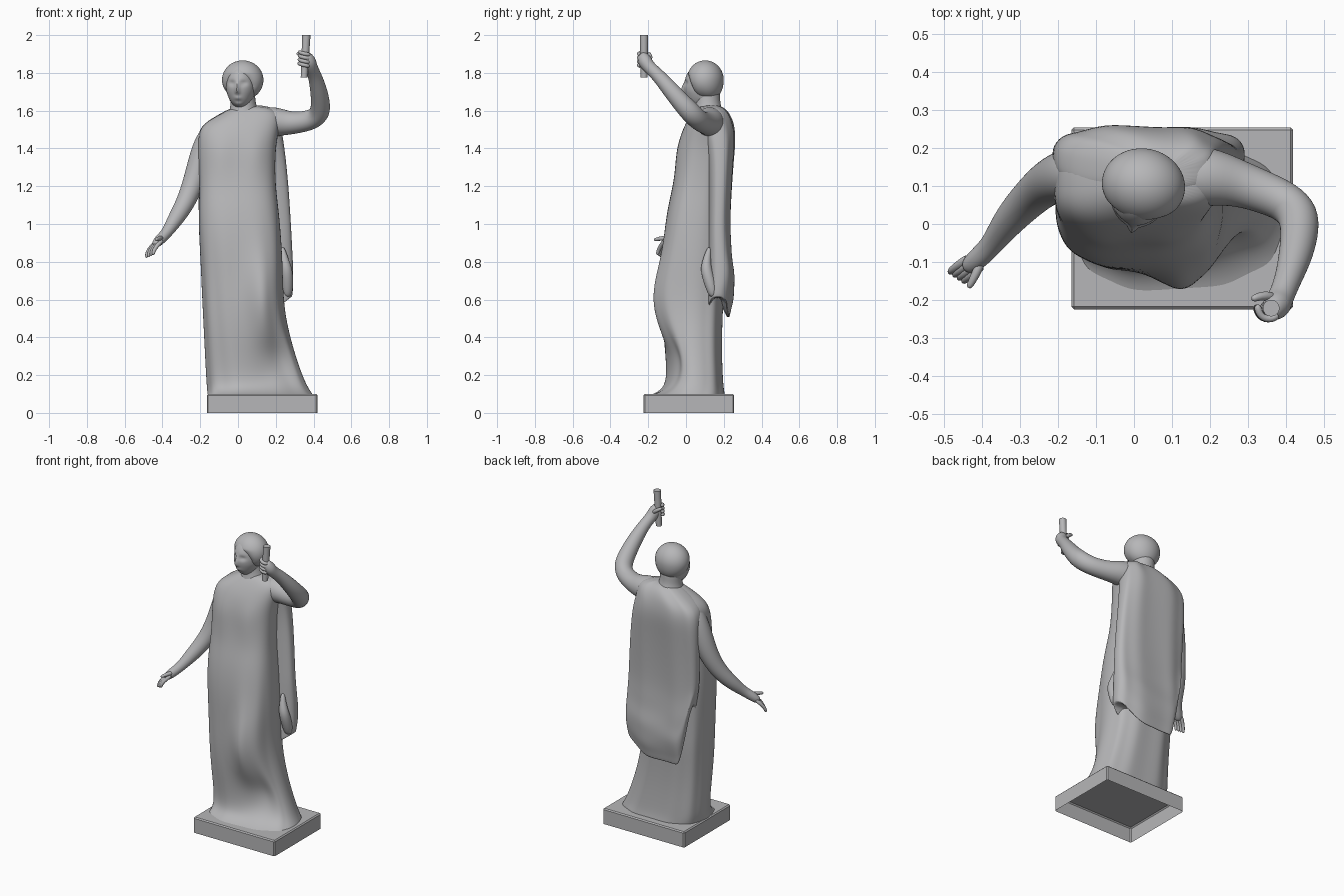
import bpy, bmesh, math
from mathutils import Vector

stone = bpy.data.materials.new("grey stone")
stone.diffuse_color = (0.47, 0.47, 0.48, 1)


def finish(bm, name, subdiv=0, angle=50):
    bmesh.ops.recalc_face_normals(bm, faces=bm.faces[:])
    me = bpy.data.meshes.new(name)
    bm.to_mesh(me)
    bm.free()
    for p in me.polygons:
        p.use_smooth = True
    me.set_sharp_from_angle(angle=math.radians(angle))
    me.materials.append(stone)
    ob = bpy.data.objects.new(name, me)
    bpy.context.collection.objects.link(ob)
    if subdiv:
        m = ob.modifiers.new("smooth", 'SUBSURF')
        m.levels = m.render_levels = subdiv
    return ob


def skin(bm, rings, caps=(True, True)):
    vs = [[bm.verts.new(p) for p in r] for r in rings]
    n = len(vs[0])
    for a, b in zip(vs, vs[1:]):
        for i in range(n):
            bm.faces.new((a[i], a[(i + 1) % n], b[(i + 1) % n], b[i]))
    if caps[0]:
        bm.faces.new(vs[0])
    if caps[1]:
        bm.faces.new(vs[-1])


def gauss(d, s):
    return math.exp(-(d / s) ** 2)


# horizontal cross-sections: z, xmin, xmax, ymin, ymax
def loft(name, rows, power, warp, segs=40, caps=(True, True)):
    bm, rings = bmesh.new(), []
    for z, x0, x1, y0, y1 in rows:
        ring = []
        for i in range(segs):
            a = 2 * math.pi * i / segs
            c, s = math.cos(a), math.sin(a)
            x = (x0 + x1) / 2 + (x1 - x0) / 2 * math.copysign(abs(c) ** (2 / power), c)
            y = (y0 + y1) / 2 + (y1 - y0) / 2 * math.copysign(abs(s) ** (2 / power), s)
            ring.append(warp(Vector((x, y, z)), a, c, s))
        rings.append(ring)
    skin(bm, rings, caps)
    return finish(bm, name, 2)


# limb swept through points x, y, z, radius, with rounded tip
def limb(name, pts, segs=14, subdiv=2):
    P = [Vector(p[:3]) for p in pts]
    R = [p[3] for p in pts]
    d = (P[-1] - P[-2]).normalized()
    P += [P[-1] + d * R[-1] * 0.7, P[-1] + d * R[-1]]
    R += [R[-1] * 0.75, R[-1] * 0.3]
    bm, rings = bmesh.new(), []
    u = None
    for i, p in enumerate(P):
        t = (P[min(i + 1, len(P) - 1)] - P[max(i - 1, 0)]).normalized()
        u = t.orthogonal() if u is None else u - t * u.dot(t)
        u.normalize()
        v = t.cross(u)
        rings.append([p + R[i] * 1.02 * (u * math.cos(k * 2 * math.pi / segs) +
                      v * math.sin(k * 2 * math.pi / segs)) for k in range(segs)])
    skin(bm, rings)
    return finish(bm, name, subdiv)


# plinth, open underneath
bm = bmesh.new()
bmesh.ops.create_cube(bm, size=1)
for v in bm.verts:
    v.co = Vector((0.1275 + v.co.x * 0.585, 0.015 + v.co.y * 0.48, 0.05 + v.co.z * 0.1))
bmesh.ops.bevel(bm, geom=[e for e in bm.edges if max(v.co.z for v in e.verts) > 0.05],
                offset=0.007, segments=1, affect='EDGES')
bm.normal_update()
bmesh.ops.delete(bm, geom=[f for f in bm.faces if f.normal.z < -0.9], context='FACES')
finish(bm, "plinth", angle=30)


# robe with bent knee and soft folds
def robe_warp(p, a, c, s):
    if s < 0:
        w = min(1, -s * 1.6)
        p.y -= 0.065 * gauss(p.x - 0.14, 0.09) * gauss(p.z - 0.62, 0.2) * w     # knee
        p.y += 0.065 * gauss(p.x - 0.20, 0.09) * gauss(p.z - 0.27, 0.12) * w    # hollow below knee
        p.y += 0.03 * gauss(p.x - 0.33, 0.09) * gauss(p.z - 0.2, 0.12) * w      # receding side
        for bx in (-0.09, 0.09):
            p.y -= 0.014 * gauss(p.x - bx, 0.06) * gauss(p.z - 1.36, 0.08) * w  # chest
    fold = 0.004 * math.cos(a * 10) * max(0, min(1, (1.1 - p.z) * 2))
    p.x += c * fold
    p.y += s * fold
    return p


loft("robe", [
    (0.10, -0.160, 0.392, -0.178, 0.207), (0.11, -0.160, 0.385, -0.155, 0.205),
    (0.14, -0.163, 0.365, -0.118, 0.20), (0.20, -0.167, 0.338, -0.105, 0.196),
    (0.30, -0.172, 0.303, -0.11, 0.192), (0.40, -0.177, 0.275, -0.118, 0.192),
    (0.50, -0.182, 0.252, -0.122, 0.195), (0.60, -0.187, 0.24, -0.122, 0.20),
    (0.70, -0.192, 0.236, -0.12, 0.20), (0.80, -0.197, 0.234, -0.12, 0.20),
    (0.90, -0.203, 0.229, -0.118, 0.20), (1.00, -0.208, 0.222, -0.11, 0.20),
    (1.10, -0.208, 0.212, -0.094, 0.20), (1.20, -0.204, 0.20, -0.07, 0.20),
    (1.30, -0.208, 0.197, -0.053, 0.21), (1.40, -0.212, 0.20, -0.043, 0.225),
    (1.48, -0.21, 0.213, -0.025, 0.235), (1.53, -0.185, 0.225, -0.003, 0.235),
    (1.57, -0.115, 0.225, 0.02, 0.215), (1.605, -0.05, 0.20, 0.045, 0.19),
    (1.625, 0.0, 0.13, 0.07, 0.16)], 2.7, robe_warp, caps=(False, True))


# mantle hanging down the back, hem cut on a slant
def mantle_warp(p, a, c, s):
    hem = 0.5 + 0.11 * max(0, c - 0.2) / 0.8 + 0.4 * max(0, -0.6 - c) / 0.4
    p.z += (hem - 0.47) * max(0, min(1, (1.05 - p.z) / 0.58))
    p.y += max(0, s) * 0.004 * math.cos(a * 8 + p.z * 3)
    # sagging folds above the hem
    p.y += max(0, s) * 0.005 * math.sin((p.z - 0.25 * p.x) * 38) * gauss(p.z - 0.72, 0.17)
    return p


loft("mantle", [
    (0.47, -0.17, 0.276, 0.115, 0.22), (0.476, -0.178, 0.288, 0.108, 0.23),
    (0.52, -0.182, 0.291, 0.108, 0.235), (0.57, -0.185, 0.293, 0.108, 0.25),
    (0.65, -0.19, 0.293, 0.108, 0.257), (0.72, -0.195, 0.291, 0.108, 0.252),
    (0.80, -0.20, 0.288, 0.11, 0.245), (0.90, -0.204, 0.284, 0.11, 0.237), (1.00, -0.208, 0.28, 0.112, 0.233),
    (1.20, -0.212, 0.268, 0.114, 0.242), (1.35, -0.216, 0.253, 0.11, 0.253),
    (1.45, -0.216, 0.24, 0.09, 0.262), (1.52, -0.20, 0.225, 0.07, 0.255),
    (1.57, -0.12, 0.22, 0.06, 0.238), (1.61, -0.05, 0.20, 0.08, 0.21),
    (1.63, 0.02, 0.13, 0.10, 0.17)], 2.8, mantle_warp)

# gathered corner of the mantle at the side
limb("mantle_corner", [(0.235, 0.125, 0.88, 0.012), (0.245, 0.11, 0.81, 0.022),
                       (0.258, 0.105, 0.76, 0.032), (0.262, 0.13, 0.68, 0.032),
                       (0.262, 0.14, 0.64, 0.026)])

# neck
limb("neck", [(0.03, 0.12, 1.54, 0.10), (0.03, 0.118, 1.59, 0.08), (0.028, 0.115, 1.63, 0.068),
              (0.025, 0.115, 1.67, 0.066), (0.025, 0.115, 1.70, 0.066)])


# head pieces: ellipsoids shaped by a rule
def ellipsoid(name, centre, radii, shape=None, turn=0.0):
    bm = bmesh.new()
    bmesh.ops.create_uvsphere(bm, u_segments=64, v_segments=48, radius=1)
    for v in bm.verts:
        p = v.co.copy()
        q = Vector((p.x * radii[0], p.y * radii[1], p.z * radii[2]))
        if shape:
            shape(q, p)
        cs, sn = math.cos(turn), math.sin(turn)
        v.co = Vector(centre) + Vector((q.x * cs - q.y * sn, q.x * sn + q.y * cs, q.z))
    return finish(bm, name)


def face_shape(q, p):
    if p.y > 0:
        return
    x, z = q.x, q.z
    if z < -0.03:
        q.x *= 1 + (z + 0.03) * 1.2
        q.y -= 0.012 * gauss(z + 0.1, 0.03) * -p.y
    nose = gauss(x, 0.011) * max(0, min(1, (0.035 - z) / 0.05)) * (1 if z > -0.03 else gauss(z + 0.03, 0.012))
    q.y -= 0.018 * nose
    for sx in (-0.032, 0.032):
        q.y += 0.011 * gauss(x - sx, 0.02) * gauss(z - 0.016, 0.014)
    q.y -= 0.006 * gauss(x, 0.02) * gauss(z + 0.062, 0.01)
    q.y += 0.005 * gauss(x, 0.02) * gauss(z + 0.08, 0.008)


def hair_shape(q, p):
    if p.y < 0 and p.z < 0.35:
        q.y += 0.055 * gauss(p.x, 0.6) * min(1, (0.35 - p.z) * 1.6) * -p.y   # opening for the face
    if p.y > 0 and p.z < 0:
        q.z -= 0.025 * p.y * -p.z                                            # nape


ellipsoid("face", (0.016, 0.088, 1.73), (0.078, 0.098, 0.12), face_shape, -0.2)
ellipsoid("hair", (0.025, 0.102, 1.763), (0.11, 0.097, 0.103), hair_shape, -0.2)

# raised arm
limb("raised_arm", [(0.10, 0.13, 1.53, 0.085), (0.20, 0.125, 1.545, 0.08), (0.27, 0.11, 1.533, 0.062),
                    (0.34, 0.085, 1.54, 0.056), (0.40, 0.06, 1.555, 0.054), (0.437, 0.025, 1.59, 0.056),
                    (0.437, -0.03, 1.65, 0.05), (0.425, -0.09, 1.72, 0.044),
                    (0.405, -0.15, 1.79, 0.035), (0.387, -0.195, 1.83, 0.034),
                    (0.378, -0.213, 1.855, 0.038), (0.37, -0.222, 1.875, 0.034)])

# torch handle, slightly tilted
bm = bmesh.new()
axis0, axis1 = Vector((0.35, -0.222, 1.775)), Vector((0.362, -0.222, 2.0))
skin(bm, [[c + Vector((r * math.cos(k * math.pi / 10), r * math.sin(k * math.pi / 10), 0))
           for k in range(20)] for c, r in ((axis0, 0.018), (axis1, 0.022))])
finish(bm, "torch_handle")

# fingers curled round the handle
for i in range(4):
    z = 1.835 + i * 0.02
    c = axis0.lerp(axis1, (z - 1.775) / 0.225)
    limb("curled_finger_%d" % (i + 1),
         [(c.x + 0.029 * math.cos(a), c.y + 0.029 * math.sin(a), z + 0.003 * k, 0.011)
          for k, a in enumerate([-0.6 - 0.5 * j for j in range(6)])], 8, 1)
limb("raised_thumb", [(0.375, -0.195, 1.86, 0.014), (0.345, -0.187, 1.885, 0.013),
                      (0.32, -0.195, 1.90, 0.011)], 8, 1)

# lowered arm
limb("lowered_arm", [(-0.11, 0.14, 1.48, 0.07), (-0.15, 0.135, 1.45, 0.075), (-0.19, 0.125, 1.36, 0.068),
                     (-0.225, 0.11, 1.25, 0.06), (-0.257, 0.085, 1.16, 0.054), (-0.293, 0.05, 1.085, 0.049),
                     (-0.338, 0.0, 1.015, 0.041), (-0.375, -0.055, 0.955, 0.029),
                     (-0.405, -0.085, 0.925, 0.029), (-0.428, -0.105, 0.902, 0.026)])

# open hand
for i in range(4):
    o = Vector((0.012, -0.008, 0.004)) * (i - 1.5)
    limb("open_finger_%d" % (i + 1),
         [(-0.415 + o.x, -0.098 + o.y, 0.91 + o.z, 0.013), (-0.445 + o.x, -0.12 + o.y, 0.882 + o.z, 0.012),
          (-0.463 + o.x, -0.134 + o.y, 0.855 + o.z, 0.011), (-0.466 + o.x, -0.138 + o.y, 0.83 + i * 0.005, 0.009)],
         8, 1)
limb("open_thumb", [(-0.40, -0.09, 0.925, 0.014), (-0.415, -0.128, 0.925, 0.013),
                    (-0.432, -0.16, 0.918, 0.010)], 8, 1)
